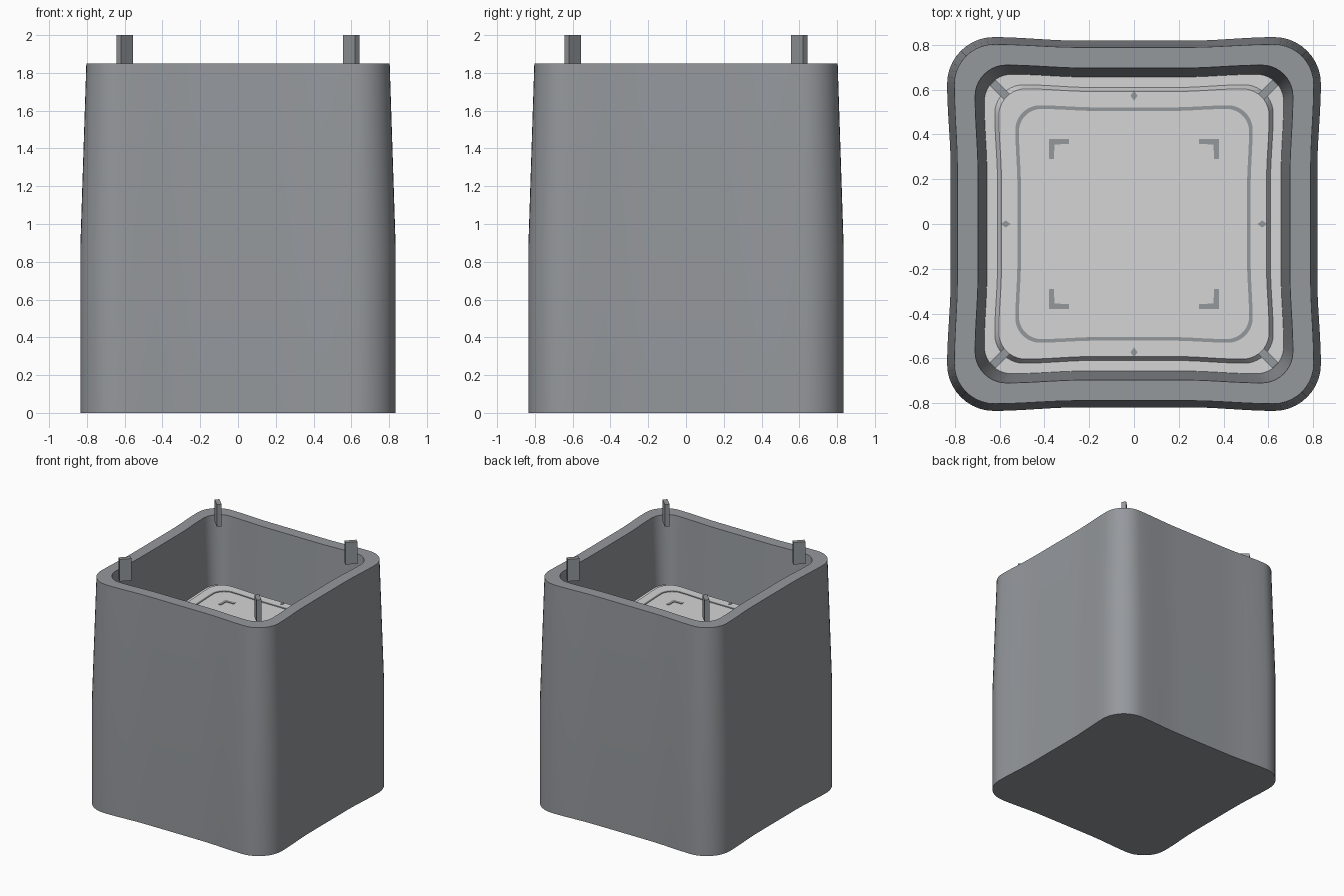
import bpy, bmesh, math
from mathutils import Matrix, Vector

if "Cube" in bpy.data.objects:
    bpy.data.objects.remove(bpy.data.objects["Cube"], do_unlink=True)


def make_material(name, colour):
    mat = bpy.data.materials.new(name)
    mat.use_nodes = True
    mat.diffuse_color = (*colour, 1)
    mat.node_tree.nodes["Principled BSDF"].inputs["Base Color"].default_value = (*colour, 1)
    return mat


GREY = make_material("cool grey", (0.30, 0.315, 0.335))
PALE = make_material("pale grey", (0.66, 0.66, 0.66))


def finish(bm, name, mat, smooth=False):
    bmesh.ops.recalc_face_normals(bm, faces=bm.faces)
    mesh = bpy.data.meshes.new(name)
    bm.to_mesh(mesh)
    bm.free()
    mesh.materials.append(mat)
    obj = bpy.data.objects.new(name, mesh)
    bpy.context.collection.objects.link(obj)
    if smooth:
        bpy.ops.object.select_all(action="DESELECT")
        obj.select_set(True)
        bpy.context.view_layer.objects.active = obj
        bpy.ops.object.shade_smooth_by_angle(angle=math.radians(30))
    return obj


def outline(half, radius, dip, arc=10, side=20):
    """Rounded square whose sides dip gently inward between the corners."""
    flat = half - radius
    quarter = []
    for i in range(side):
        t = -1 + 2 * i / side
        u = min(max((abs(t) - 0.4) / 0.6, 0), 1)
        push = dip * (1 - u * u * (3 - 2 * u))
        quarter.append(Vector((half - push, t * flat)))
    for i in range(arc):
        a = math.pi / 2 * i / arc
        quarter.append(Vector((flat + radius * math.cos(a), flat + radius * math.sin(a))))
    return [Matrix.Rotation(k * math.pi / 2, 2) @ p for k in range(4) for p in quarter]


def loft(name, rings, mat, closed=False):
    """Skin rings of (half, radius, dip, z); cap the ends or join them up."""
    bm = bmesh.new()
    loops = [[bm.verts.new((p.x, p.y, z)) for p in outline(h, r, d)] for h, r, d, z in rings]
    pairs = list(zip(loops, loops[1:]))
    if closed:
        pairs.append((loops[-1], loops[0]))
    else:
        bm.faces.new(loops[0])
        bm.faces.new(loops[-1])
    for a, b in pairs:
        n = len(a)
        for i in range(n):
            j = (i + 1) % n
            bm.faces.new((a[i], a[j], b[j], b[i]))
    return finish(bm, name, mat, smooth=True)


def prism(name, points, z0, z1, mat):
    bm = bmesh.new()
    face = bm.faces.new([bm.verts.new((x, y, z0)) for x, y in points])
    new = bmesh.ops.extrude_face_region(bm, geom=[face])["geom"]
    verts = [v for v in new if isinstance(v, bmesh.types.BMVert)]
    bmesh.ops.translate(bm, verts=verts, vec=(0, 0, z1 - z0))
    return finish(bm, name, mat)


# Shell: straight base, tapered upper half, flat rim and inner wall
loft("outer_shell", [
    (0.835, 0.21, 0.016, 0),
    (0.835, 0.21, 0.016, 0.87),
    (0.803, 0.18, 0.014, 1.85),
    (0.71, 0.14, 0.013, 1.85),
    (0.665, 0.12, 0.012, 1.25),
], GREY)

# Inner floor with raised bevelled panel
TOP = 1.34
loft("inner_floor", [
    (0.69, 0.13, 0.012, 1.26),
    (0.69, 0.13, 0.012, 1.30),
    (0.622, 0.13, 0.012, 1.30),
    (0.604, 0.12, 0.012, TOP),
], PALE)

# Trim line on the panel
low, high = TOP - 0.004, TOP + 0.004
loft("panel_trim", [
    (0.53, 0.11, 0.009, low),
    (0.53, 0.11, 0.009, high),
    (0.514, 0.10, 0.009, high),
    (0.514, 0.10, 0.009, low),
], GREY, closed=True)

# Corner brackets and locating tabs
ELBOW = [(0.38, 0.38), (0.29, 0.38), (0.29, 0.358), (0.355, 0.355), (0.358, 0.29), (0.38, 0.29)]
for sx, side in ((1, "left"), (-1, "right")):
    for sy, end in ((-1, "front"), (1, "back")):
        prism(f"{end}_{side}_bracket", [(sx * x, sy * y) for x, y in ELBOW], low, high, GREY)
        along = Vector((sx, sy)).normalized() * 0.045
        across = Vector((-along.y, along.x)) * 0.4
        mid = Vector((sx, sy)) * 0.6
        corners = [mid + along + across, mid - along + across,
                   mid - along - across, mid + along - across]
        prism(f"{end}_{side}_tab", corners, 1.82, 2, GREY)

# Small diamond markers at the middle of each panel side
for name, x, y in (("left", 1, 0), ("right", -1, 0), ("front", 0, -1), ("back", 0, 1)):
    cx, cy = x * 0.573, y * 0.573
    w, d = (0.022, 0.016) if x else (0.016, 0.022)
    prism(f"{name}_marker", [(cx + w, cy), (cx, cy + d), (cx - w, cy), (cx, cy - d)], low, high, GREY)
